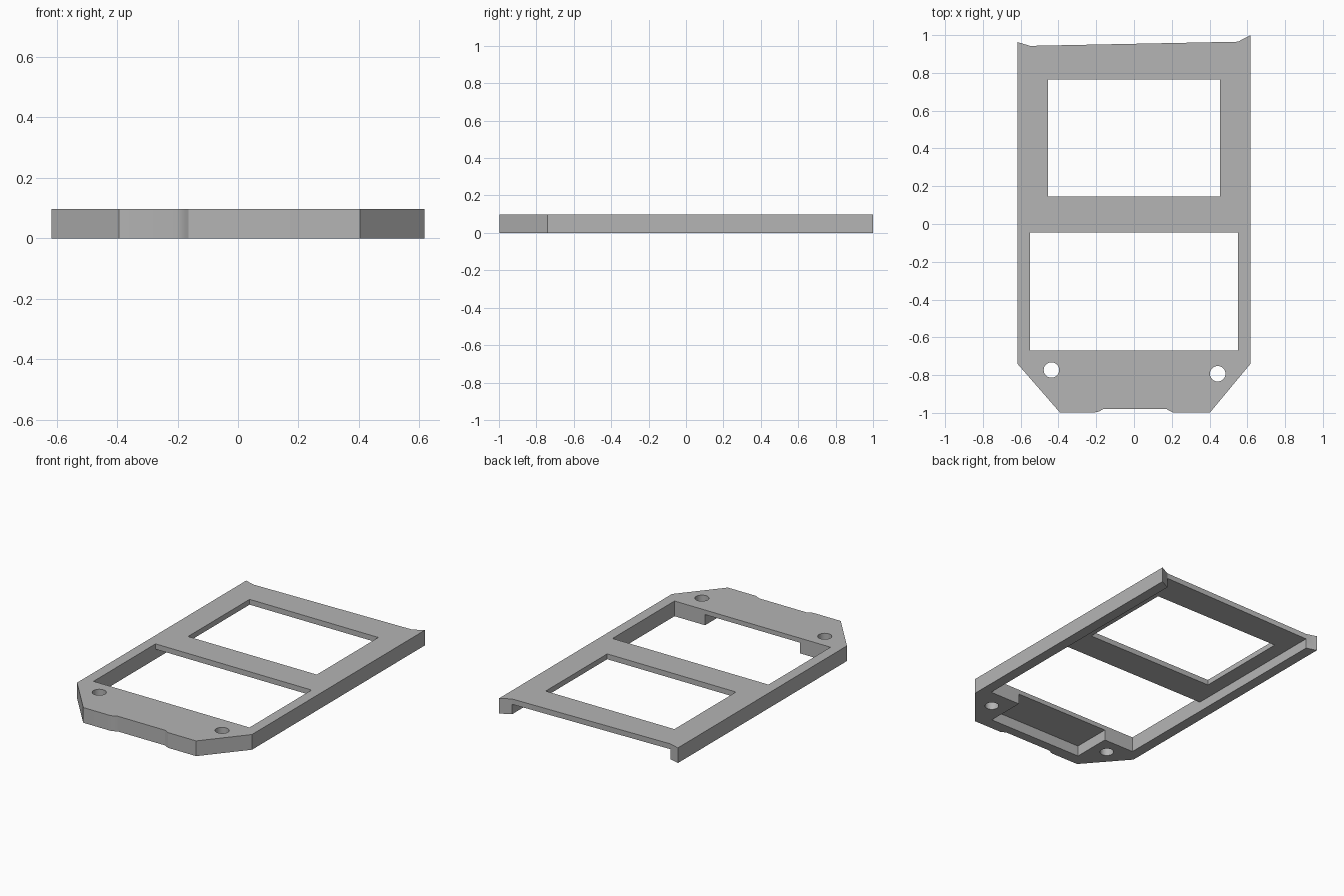
import bpy
import bmesh
import math

cube = bpy.data.objects.get("Cube")
if cube:
    bpy.data.objects.remove(cube, do_unlink=True)

HEIGHT = 0.097      # full depth of the rails
PLATE = 0.063       # underside of the thin top plate
INNER = 0.55        # inner face of the side rails

grey = bpy.data.materials.new("plain grey")
grey.use_nodes = True
grey.diffuse_color = (0.46, 0.46, 0.46, 1)
grey.node_tree.nodes["Principled BSDF"].inputs["Base Color"].default_value = grey.diffuse_color


def prism(name, outline, z0, z1):
    """Extrude a counter-clockwise outline from z0 to z1."""
    bm = bmesh.new()
    base = bm.faces.new([bm.verts.new((x, y, z0)) for x, y in outline])
    side = bmesh.ops.extrude_face_region(bm, geom=[base])
    top = [g for g in side["geom"] if isinstance(g, bmesh.types.BMVert)]
    bmesh.ops.translate(bm, verts=top, vec=(0, 0, z1 - z0))
    bmesh.ops.recalc_face_normals(bm, faces=bm.faces)
    mesh = bpy.data.meshes.new(name)
    bm.to_mesh(mesh)
    bm.free()
    mesh.materials.append(grey)
    obj = bpy.data.objects.new(name, mesh)
    bpy.context.collection.objects.link(obj)
    return obj


def rectangle(x, y0, y1):
    return [(-x, y0), (x, y0), (x, y1), (-x, y1)]


def circle(cx, cy, r, n=32):
    return [(cx + r * math.cos(math.tau * i / n), cy + r * math.sin(math.tau * i / n))
            for i in range(n)]


def cut(target, name, outline, z0=-0.1, z1=0.2):
    """Subtract a prism and discard the cutter."""
    cutter = prism(name, outline, z0, z1)
    cutter.hide_render = True
    mod = target.modifiers.new(name, "BOOLEAN")
    mod.operation = "DIFFERENCE"
    mod.solver = "EXACT"
    mod.object = cutter
    bpy.context.view_layer.objects.active = target
    bpy.ops.object.modifier_apply(modifier=mod.name)
    bpy.data.objects.remove(cutter, do_unlink=True)


# Body: chamfered front with a shallow notch, back with flared rail ends
body_outline = [
    (-0.617, -0.74), (-0.393, -0.997), (-0.205, -0.997), (-0.185, -0.993),
    (-0.172, -0.985), (-0.163, -0.98), (0.172, -0.98), (0.205, -0.997),
    (0.403, -0.997), (0.617, -0.74), (0.617, 1.0), (INNER, 0.965),
    (-INNER, 0.943), (-0.617, 0.963),
]
frame = prism("frame", body_outline, 0, HEIGHT)

# Hollow under the thin plate, between the rails and open at the back
cut(frame, "underside_channel", rectangle(INNER, -0.1, 1.1), z1=PLATE)

# Pocket under the front end, open towards the lower window
cut(frame, "front_pocket", rectangle(0.335, -0.92, -0.6), z1=PLATE + 0.005)

# Two windows
cut(frame, "lower_window", rectangle(INNER, -0.67, -0.045))
cut(frame, "upper_window", rectangle(0.454, 0.145, 0.765))

# Screw holes
for x, y in ((-0.437, -0.773), (0.443, -0.793)):
    cut(frame, "screw_hole", circle(x, y, 0.041))

# Smooth the round holes, keep the edges crisp
bpy.ops.object.select_all(action="DESELECT")
frame.select_set(True)
bpy.context.view_layer.objects.active = frame
bpy.ops.object.shade_smooth_by_angle(angle=math.radians(25))
